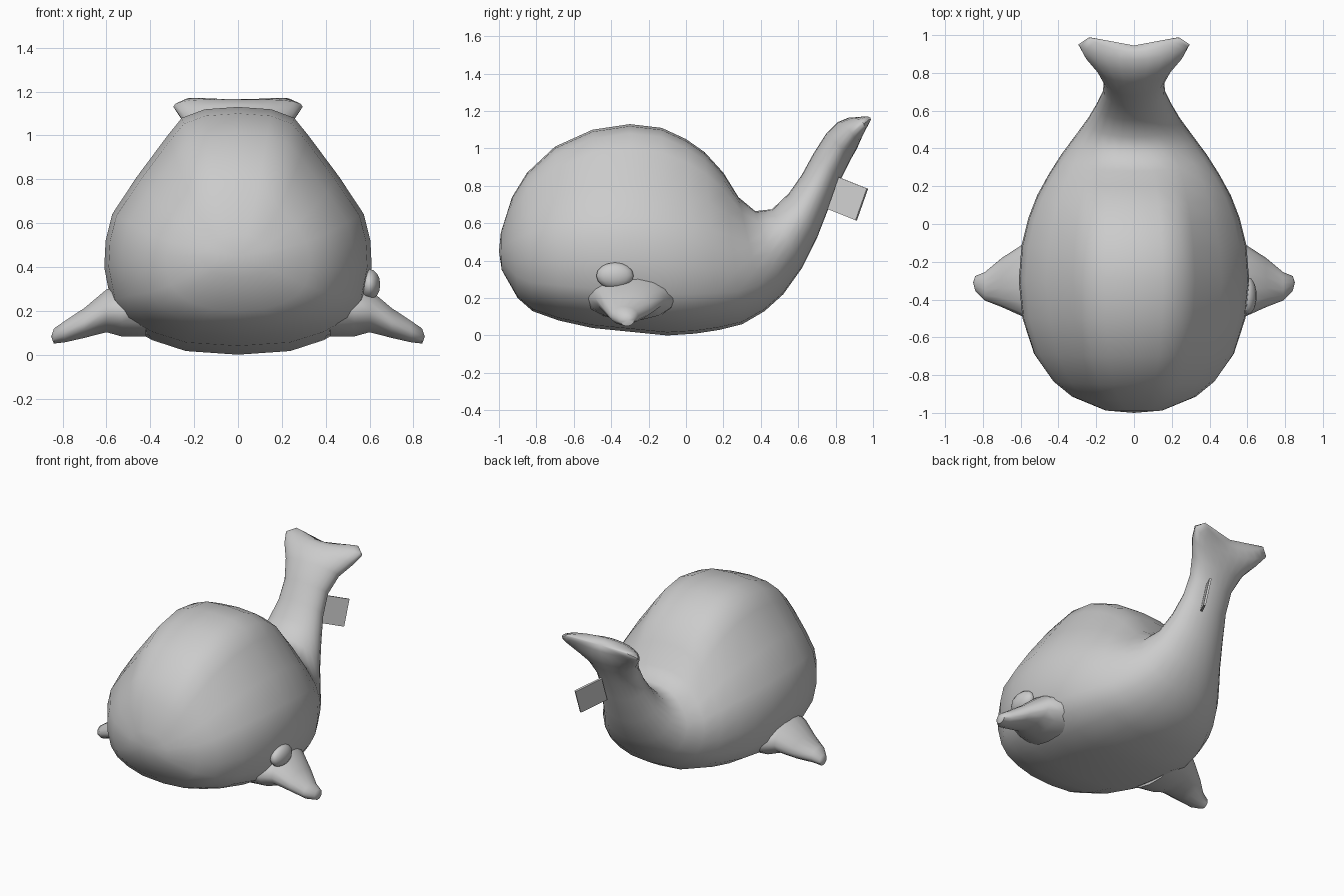
import bpy, bmesh, math
from mathutils import Vector

if "Cube" in bpy.data.objects:
    bpy.data.objects.remove(bpy.data.objects["Cube"])

def finish(name, bm, angle=50):
    bmesh.ops.recalc_face_normals(bm, faces=bm.faces[:])
    me = bpy.data.meshes.new(name)
    bm.to_mesh(me)
    bm.free()
    ob = bpy.data.objects.new(name, me)
    bpy.context.collection.objects.link(ob)
    bpy.ops.object.select_all(action='DESELECT')
    ob.select_set(True)
    bpy.context.view_layer.objects.active = ob
    bpy.ops.object.shade_smooth_by_angle(angle=math.radians(angle))
    return ob

def loft(rings, start=None, end=None):
    """Skin closed rings, closing each end with a fan to a point."""
    bm = bmesh.new()
    vr = [[bm.verts.new(p) for p in r] for r in rings]
    n = len(vr[0])
    for a, b in zip(vr, vr[1:]):
        for i in range(n):
            j = (i + 1) % n
            bm.faces.new((a[i], a[j], b[j], b[i]))
    for ring, tip in ((vr[0], start), (vr[-1], end)):
        if tip is not None:
            t = bm.verts.new(tip)
            for i in range(n):
                bm.faces.new((ring[i], ring[(i + 1) % n], t))
    return bm

# Body and tail: half cross-section (width, height) of the plump body
BODY = [(0, 0), (.4, .015), (.66, .06), (.85, .12), (.95, .2), (1, .34), (.99, .45),
        (.94, .56), (.76, .71), (.53, .88), (.42, .955), (.25, .99), (0, 1)]
N = len(BODY) - 1

# Stations: top y, top z, bottom y, bottom z, half width, roundness, lobe offset
STATIONS = [
    (-.99, .55, -.985, .35, .15, .6, 0), (-.93, .74, -.9, .2, .33, .3, 0),
    (-.85, .87, -.82, .13, .43, .15, 0), (-.7, 1.01, -.68, .08, .53, .05, 0),
    (-.5, 1.1, -.5, .04, .59, 0, 0), (-.3, 1.13, -.3, .02, .61, 0, 0),
    (-.13, 1.11, -.1, 0, .595, 0, 0), (0, 1.05, .05, .01, .56, .05, 0),
    (.1, .98, .18, .03, .515, .15, 0), (.2, .87, .3, .06, .455, .3, 0),
    (.28, .74, .42, .13, .39, .5, 0), (.37, .665, .52, .22, .32, .7, 0),
    (.46, .675, .62, .36, .25, .9, 0), (.55, .76, .7, .52, .2, 1, 0),
    (.62, .86, .77, .7, .165, 1, 0), (.68, .97, .83, .84, .16, 1, 0),
    (.75, 1.08, .88, .94, .2, 1, .1), (.81, 1.14, .915, 1.0, .26, 1, .4),
    (.87, 1.165, .935, 1.05, .295, 1, .8), (.91, 1.165, .945, 1.1, .24, 1, 1)]

def section(ty, tz, by, bz, w, rnd, lobe):
    half = []
    for i, (bw, bt) in enumerate(BODY):
        a = math.pi * i / N
        x = bw * (1 - rnd) + math.sin(a) * rnd
        t = bt * (1 - rnd) + (1 - math.cos(a)) / 2 * rnd
        k = lobe * x * x
        half.append(Vector((x * w, by + (ty - by) * t + .06 * k,
                            bz + (tz - bz) * t + .03 * k)))
    return half + [Vector((-p.x, p.y, p.z)) for p in half[-2:0:-1]]

finish("body_and_tail", loft([section(*s) for s in STATIONS],
                             (0, -1, .45), (0, .945, 1.145)))

# Side fins: flattened ellipses shrinking towards the tip, mirrored
FIN = [(.42, -.29, .19, .25, .11), (.53, -.29, .2, .23, .12), (.6, -.3, .2, .185, .1),
       (.7, -.31, .145, .13, .07), (.79, -.33, .105, .075, .05), (.84, -.315, .085, .04, .035)]
rings = [[(x, cy + ry * math.cos(a), cz + rz * math.sin(a))
          for a in (math.tau * i / 14 for i in range(14))] for x, cy, cz, ry, rz in FIN]
fins = finish("side_fins", loft(rings, (.4, -.29, .19), (.852, -.31, .082)))
fins.modifiers.new("mirror", 'MIRROR')

# Small fold above the right fin
bpy.ops.mesh.primitive_uv_sphere_add(segments=14, ring_count=8, location=(.6, -.38, .32))
fold = bpy.context.object
fold.name = "side_fold"
fold.scale = (.05, .1, .07)
bpy.ops.object.shade_smooth()

# Sewn tag behind the tail
bm = bmesh.new()
c, out, down = Vector((.08, .82, .845)), Vector((.1, .15, -.06)), Vector((0, -.06, -.17))
nrm = out.cross(down).normalized() * .007
lo, hi = [[bm.verts.new(p + s * nrm) for p in (c, c + out, c + out + down, c + down)]
          for s in (-1, 1)]
bm.faces.new(lo)
bm.faces.new(hi)
for i in range(4):
    j = (i + 1) % 4
    bm.faces.new((lo[i], lo[j], hi[j], hi[i]))
finish("tag", bm, 30)
